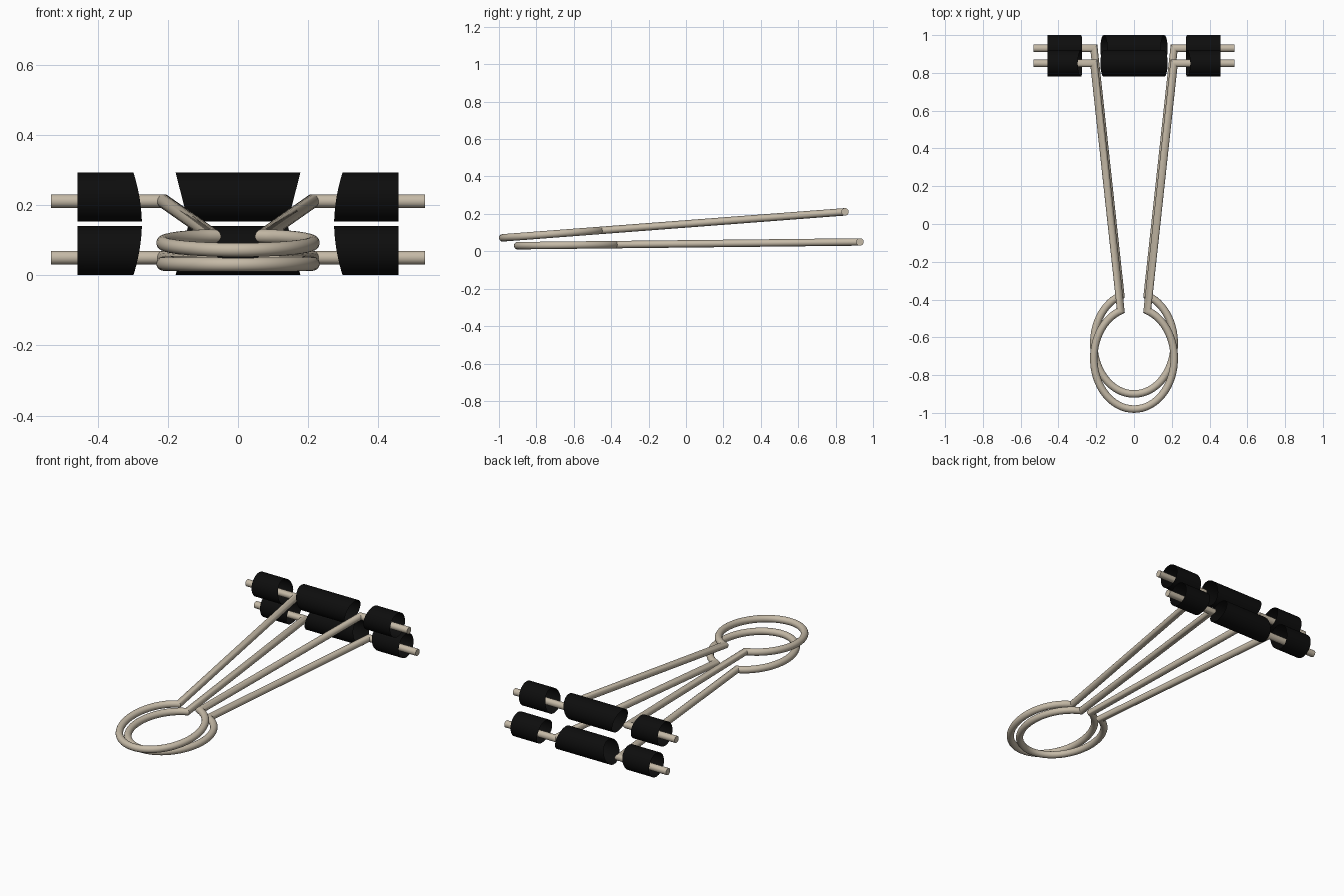
import bpy, bmesh, math
from mathutils import Vector

cube = bpy.data.objects.get("Cube")
if cube:
    bpy.data.objects.remove(cube)


def material(name, rgb, rough):
    m = bpy.data.materials.new(name)
    m.use_nodes = True
    m.diffuse_color = (*rgb, 1)
    node = m.node_tree.nodes["Principled BSDF"]
    node.inputs["Base Color"].default_value = (*rgb, 1)
    node.inputs["Roughness"].default_value = rough
    return m


STEEL = material("warm_steel", (0.56, 0.49, 0.385), 0.5)
FOAM = material("black_foam", (0.004, 0.004, 0.004), 0.9)


def finish(name, bm, mat):
    bmesh.ops.recalc_face_normals(bm, faces=bm.faces)
    mesh = bpy.data.meshes.new(name)
    bm.to_mesh(mesh)
    bm.free()
    mesh.materials.append(mat)
    obj = bpy.data.objects.new(name, mesh)
    bpy.context.collection.objects.link(obj)
    bpy.ops.object.select_all(action="DESELECT")
    obj.select_set(True)
    bpy.context.view_layer.objects.active = obj
    bpy.ops.object.shade_smooth_by_angle(angle=math.radians(35))
    return obj


def bridge(bm, a, b):
    n = len(a)
    for i in range(n):
        j = (i + 1) % n
        bm.faces.new((a[i], a[j], b[j], b[i]))


def sweep(name, path, radius, mat, sides=20):
    """Round wire along a path, with mitred corners and capped ends."""
    bm = bmesh.new()
    d = (path[1] - path[0]).normalized()
    u = d.orthogonal().normalized()
    v = d.cross(u)
    angles = [math.tau * i / sides for i in range(sides)]
    ring = [path[0] + radius * (math.cos(t) * u + math.sin(t) * v) for t in angles]
    loops = [[bm.verts.new(p) for p in ring]]
    for k in range(1, len(path)):
        d = (path[k] - path[k - 1]).normalized()
        after = (path[k + 1] - path[k]).normalized() if k + 1 < len(path) else d
        normal = (d + after).normalized()
        ring = [p + d * ((path[k] - p).dot(normal) / d.dot(normal)) for p in ring]
        loops.append([bm.verts.new(p) for p in ring])
    for a, b in zip(loops, loops[1:]):
        bridge(bm, a, b)
    bm.faces.new(loops[0])
    bm.faces.new(loops[-1])
    return finish(name, bm, mat)


def wire_frame(name, shift, z_ring, z_bar):
    """Cross bars, arms and the open spring ring as one bent wire."""
    y_bar, y_mid, rx, ry = 0.85 + shift, -0.712 + shift, 0.213, 0.268
    y_low = y_mid - ry

    def at(x, y):
        return Vector((x, y, z_ring + (z_bar - z_ring) * (y - y_low) / (y_bar - y_low)))

    gap = math.asin(0.07 / rx)
    steps = 56
    path = [at(0.533, y_bar), at(0.212, y_bar)]
    for i in range(steps + 1):
        t = gap + (math.tau - 2 * gap) * i / steps
        path.append(at(rx * math.sin(t), y_mid + ry * math.cos(t)))
    path += [at(-0.212, y_bar), at(-0.533, y_bar)]
    sweep(name, path, 0.02, STEEL)


def sleeve(name, y, z, ends, flip, radius=0.07, sides=40):
    """Open foam sleeve; ends(u) gives both x limits at relative height u."""
    bm = bmesh.new()
    loops = [[], []]
    for i in range(sides):
        t = math.tau * i / sides
        u = math.sin(t)
        for loop, x in zip(loops, ends(u * flip)):
            loop.append(bm.verts.new((x, y + radius * math.cos(t), z + radius * u)))
    bridge(bm, *loops)
    finish(name, bm, FOAM)


def middle_ends(u):
    half = 0.16 + 0.018 * u
    return -half, half


def left_ends(u):
    return 0.281 + 0.012 * u + 0.005 * u * u, 0.457


def right_ends(u):
    return tuple(-x for x in left_ends(u))


# Two handles, the lower one set back
for label, shift, z_ring, z_bar, z_sleeve, flip in (
        ("upper", 0.0, 0.072, 0.211, 0.223, 1),
        ("lower", 0.08, 0.03, 0.05, 0.07, -1)):
    wire_frame(label + "_wire_frame", shift, z_ring, z_bar)
    for part, ends in (("middle", middle_ends), ("left", left_ends), ("right", right_ends)):
        sleeve(f"{label}_{part}_sleeve", 0.85 + shift, z_sleeve, ends, flip)
